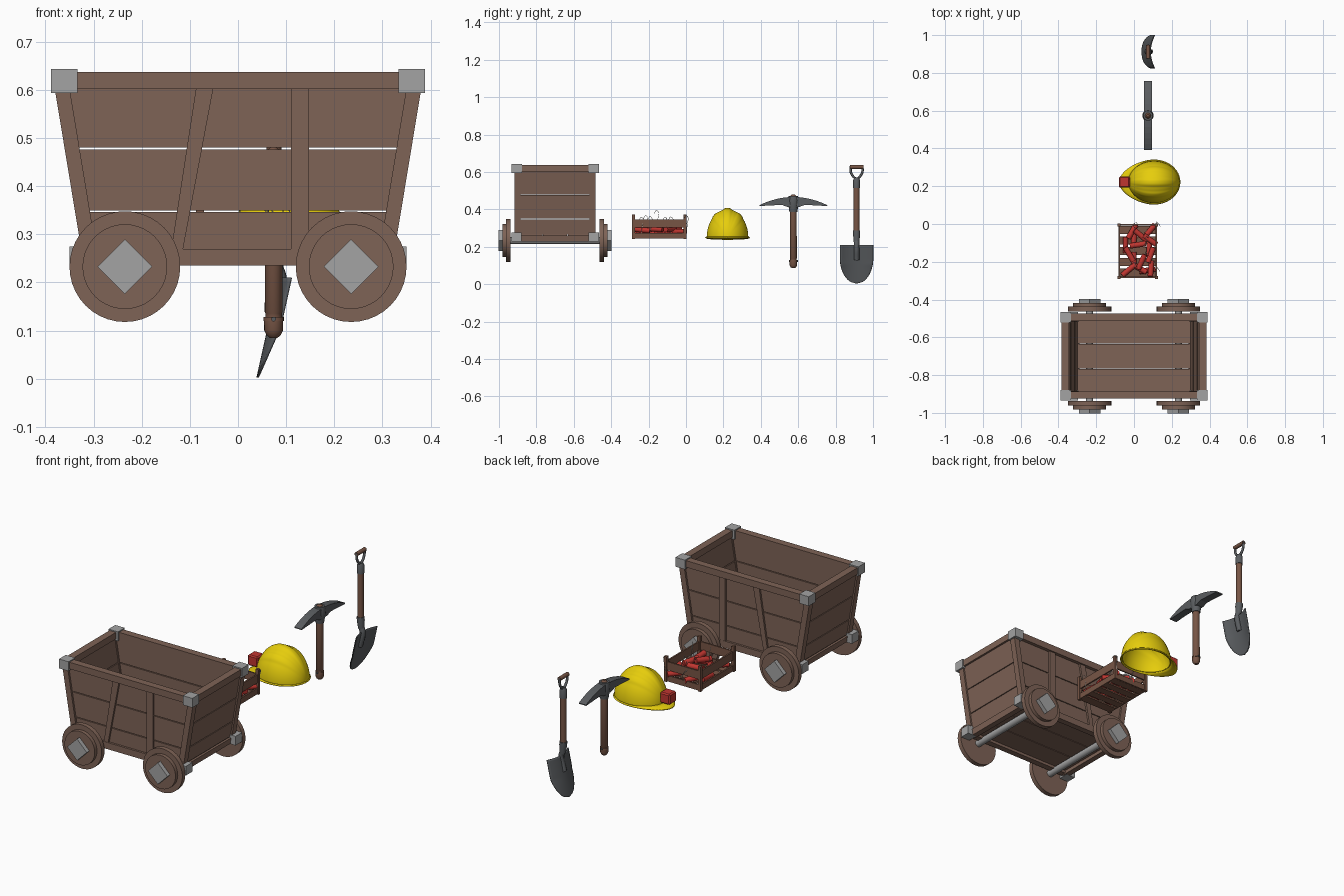
import bpy, bmesh, math, random
from mathutils import Vector

if "Cube" in bpy.data.objects:
    bpy.data.objects.remove(bpy.data.objects["Cube"])
random.seed(4)


def material(name, r, g, b):
    m = bpy.data.materials.new(name)
    m.diffuse_color = [(c / 255 / 12.92 if c < 11 else ((c / 255 + 0.055) / 1.055) ** 2.4) for c in (r, g, b)] + [1]
    m.use_nodes = True
    m.node_tree.nodes["Principled BSDF"].inputs["Base Color"].default_value = m.diffuse_color
    return m


WOOD = material("cart wood", 126, 99, 86)
HANDLE = material("handle wood", 119, 85, 69)
STEEL = material("light steel", 163, 163, 163)
IRON = material("dark iron", 90, 93, 96)
YELLOW = material("helmet yellow", 230, 205, 12)
RED = material("red", 192, 54, 48)
FUSE = material("fuse grey", 190, 188, 182)


def make(name, verts, faces, mat, smooth=False):
    me = bpy.data.meshes.new(name)
    me.from_pydata(verts, [], faces)
    bm = bmesh.new()
    bm.from_mesh(me)
    bmesh.ops.recalc_face_normals(bm, faces=bm.faces)
    bm.to_mesh(me)
    bm.free()
    ob = bpy.data.objects.new(name, me)
    bpy.context.collection.objects.link(ob)
    me.materials.append(mat)
    if smooth:
        bpy.context.view_layer.objects.active = ob
        bpy.ops.object.select_all(action='DESELECT')
        ob.select_set(True)
        bpy.ops.object.shade_smooth_by_angle(angle=math.radians(40))
    return ob


def prism(name, pts, a, b, mat, axis='y'):
    """Profile in xz pushed along y, or in yz pushed along x."""
    put = (lambda p, d: (p[0], d, p[1])) if axis == 'y' else (lambda p, d: (d, p[0], p[1]))
    n = len(pts)
    v = [put(p, a) for p in pts] + [put(p, b) for p in pts]
    f = [list(range(n)), list(range(n, 2 * n))]
    f += [[i, (i + 1) % n, n + (i + 1) % n, n + i] for i in range(n)]
    return make(name, v, f, mat)


def box(name, x0, x1, y0, y1, z0, z1, mat):
    return prism(name, [(x0, z0), (x1, z0), (x1, z1), (x0, z1)], y0, y1, mat)


def lathe(name, start, end, rings, mat, seg=20):
    """Turned solid; rings are (fraction along the axis, radius)."""
    s, e = Vector(start), Vector(end)
    q = (e - s).to_track_quat('Z', 'Y')
    v, f = [], []
    for t, r in rings:
        for i in range(seg):
            a = 2 * math.pi * i / seg
            v.append(s.lerp(e, t) + q @ Vector((r * math.cos(a), r * math.sin(a), 0)))
    for k in range(len(rings) - 1):
        for i in range(seg):
            j = (i + 1) % seg
            f.append([k * seg + i, k * seg + j, (k + 1) * seg + j, (k + 1) * seg + i])
    f += [list(range(seg)), list(range((len(rings) - 1) * seg, len(rings) * seg))]
    return make(name, v, f, mat, seg > 4)


def rod(name, s, e, r, mat, seg=20):
    return lathe(name, s, e, [(0, r), (1, r)], mat, seg)


def tube(name, pts, r, mat):
    cu = bpy.data.curves.new(name, 'CURVE')
    cu.dimensions = '3D'
    cu.bevel_depth, cu.bevel_resolution, cu.resolution_u = r, 2, 6
    cu.use_fill_caps = True
    sp = cu.splines.new('BEZIER')
    sp.bezier_points.add(len(pts) - 1)
    for p, c in zip(sp.bezier_points, pts):
        p.co = c
        p.handle_left_type = p.handle_right_type = 'AUTO'
    ob = bpy.data.objects.new(name, cu)
    bpy.context.collection.objects.link(ob)
    cu.materials.append(mat)
    return ob


def sheet(name, fn, nu, nv, mat, thick, off):
    v = [fn(i / nu, j / nv) for j in range(nv + 1) for i in range(nu + 1)]
    f = [[j * (nu + 1) + i, j * (nu + 1) + i + 1, (j + 1) * (nu + 1) + i + 1, (j + 1) * (nu + 1) + i]
         for j in range(nv) for i in range(nu)]
    ob = make(name, v, f, mat, True)
    s = ob.modifiers.new("thickness", 'SOLIDIFY')
    s.thickness, s.offset = thick, off
    return ob


# ---- Cart body: slanted ends, upright sides, gaps between planks
CY = -0.70
X = lambda z: 0.32 + (z - 0.235) * 0.165
BANDS = [(0.265, 0.346), (0.350, 0.476), (0.480, 0.61)]


def slanted(name, s, z0, z1, out, inn, y0, y1):
    prism(name, [(s * (X(z0) - out), z0), (s * (X(z1) - out), z1),
                 (s * (X(z1) - inn), z1), (s * (X(z0) - inn), z0)], y0, y1, WOOD)


def sided(name, s, pts, d0, d1):
    prism(name, pts, CY + s * d0, CY + s * d1, WOOD)


for s in (-1, 1):
    for z0, z1 in BANDS:
        sided("side_plank", s, [(-X(z0) + .02, z0), (X(z0) - .02, z0), (X(z1) - .02, z1), (-X(z1) + .02, z1)], .188, .207)
        slanted("end_plank", s, z0, z1, .008, .025, CY - .19, CY + .19)
    sided("slanted_brace", s, [(-.140, .26), (-.116, .26), (-.051, .605), (-.087, .605)], .2, .217)
    sided("upright_brace", s, [(.11, .26), (.147, .26), (.147, .605), (.11, .605)], .2, .217)
    sided("bottom_rail", s, [(-.315, .235), (.315, .235), (.32, .27), (-.32, .27)], .186, .218)
    sided("top_rail", s, [(-.38, .602), (.38, .602), (.38, .637), (-.38, .637)], .187, .225)
    box("end_top_rail", s * .345, s * .383, CY - .2, CY + .2, .602, .637, WOOD)
    slanted("end_bottom_rail", s, .228, .26, 0, .03, CY - .2, CY + .2)
    for t in (-1, 1):
        slanted("corner_post", s, .235, .605, 0, .031, CY + t * .184, CY + t * .217)
        box("top_bracket", s * .333, s * .388, CY + t * .178, CY + t * .234, .594, .643, STEEL)
        box("bottom_bracket", s * .297, s * .35, CY + t * .18, CY + t * .234, .227, .275, STEEL)
for a, b in ((-.195, -.068), (-.064, .064), (.068, .195)):
    box("floor_plank", -.312, .312, CY + a, CY + b, .25, .266, WOOD)

# ---- Wheels and axles
for x in (-.235, .235):
    rod("axle", (x, CY - .25, .233), (x, CY + .25, .233), .018, STEEL)
    for t in (-1, 1):
        at = lambda d: (x, CY + t * d, .233)
        rod("wheel_flange", at(.238), at(.262), .115, WOOD, 40)
        rod("wheel_tread", at(.26), at(.281), .088, WOOD, 40)
        rod("wheel_hub", at(.275), at(.303), .057, STEEL, 4)

# ---- Crate
x0, x1, y0, y1 = -.087, .127, -.290, .003
for px in (x0, x1 - .016):
    for py in (y0, y1 - .016):
        box("crate_post", px, px + .016, py, py + .016, .24, .372, HANDLE)
for z0, z1 in ((.243, .274), (.302, .346)):
    for x in (x0 + .004, x1 - .012):
        box("crate_side_slat", x, x + .008, y0 + .005, y1 - .005, z0, z1, HANDLE)
    for y in (y0 + .004, y1 - .012):
        box("crate_end_slat", x0 + .005, x1 - .005, y, y + .008, z0, z1, HANDLE)
for i in range(5):
    y = y0 + .012 + i * .0565
    box("crate_floor_slat", x0 + .008, x1 - .008, y, y + .042, .243, .251, HANDLE)

# ---- Dynamite: x, y, angle, height
STICKS = [(-.01, -.04, 60, .275), (.035, -.06, -40, .295), (.085, -.035, 50, .28), (.085, -.085, -35, .295),
          (.02, -.11, 8, .30), (-.025, -.16, -60, .29), (.04, -.20, 65, .30), (.088, -.165, 70, .295),
          (-.03, -.245, 40, .275), (.03, -.235, -30, .275), (.09, -.235, 85, .29), (0, -.08, 85, .268),
          (.08, -.13, 90, .266), (.0, -.19, 90, .266), (.07, -.245, 10, .266), (-.045, -.11, 90, .266)]
for k, (x, y, a, z) in enumerate(STICKS):
    d = Vector((math.cos(math.radians(a)), math.sin(math.radians(a)), random.uniform(-.12, .12))) * .042
    c = Vector((x, y, z))
    rod("dynamite_stick", c - d, c + d, .0145, RED, 14)
    if k % 2 == 0:
        p = c + d
        top = p + Vector((random.uniform(-.02, .02), random.uniform(-.01, .01), random.uniform(.05, .1)))
        tube("fuse", [p, p + d * .25 + Vector((0, 0, .03)), top, top + Vector((.01, -.015, -.015))], .0012, FUSE)

# ---- Helmet: dome with three lengthwise ridges, brim and lamp
HX, HY = .106, .222


def dome(u, v):
    t, p = math.pi * u, math.pi * v
    q = math.degrees(p) - 90
    k = 1 + .05 * math.exp(-(q / 11) ** 4) + .03 * sum(math.exp(-((q - c) / 9) ** 4) for c in (-38, 38))
    k = 1 + (k - 1) * math.sin(t)
    return (HX - .135 * math.cos(t), HY + .111 * math.sin(t) * math.cos(p) * k, .25 + .15 * math.sin(t) * math.sin(p) * k)


def brim(u, v):
    a = 2 * math.pi * u
    front = max(0, -math.cos(a))
    out = v * (.004 + .047 * front ** 1.2)
    return (HX + (.133 + out) * math.cos(a), HY + (.112 + v * .005) * math.sin(a), .252 - .006 * v * (1 + front))


sheet("helmet_dome", dome, 40, 80, YELLOW, .006, -1)
sheet("helmet_brim", brim, 64, 3, YELLOW, .006, 0)
lamp = box("helmet_lamp", -.08, -.022, HY - .029, HY + .029, .262, .318, RED)
lamp.modifiers.new("bevel", 'BEVEL').width = .006

# ---- Pickaxe
PX, PY = .074, .574
lathe("pick_handle", (PX, PY, .085), (PX, PY, .48),
      [(0, .008), (.015, .015), (.04, .0195), (.1, .02), (.105, .017), (.13, .017), (.135, .0185), (.95, .0175), (.98, .015), (1, .007)], HANDLE)
rod("pick_handle_ring", (PX, PY, .120), (PX, PY, .128), .0212, HANDLE)
rod("pick_rivet", (PX, PY - .024, .124), (PX, PY + .024, .124), .005, IRON, 10)
N = 12
arc = [(-1 + 2 * i / N) for i in range(N + 1)]
top = [(PY + .182 * u, .466 - .044 * u * u) for u in arc]
low = [(PY + .18 * u, .424 - .007 * u * u) if abs(u) > .25 else (PY + .18 * u, .412) for u in arc]
prism("pick_head", top + low[::-1], .053, .095, IRON, 'x')
lathe("pick_collar", (PX, PY, .385), (PX, PY, .472), [(0, .021), (.3, .025), (.7, .03), (1, .025)], IRON)

# ---- Shovel
SX, SY = .075, .912


def blade(u, v):
    s = 2 * u - 1
    w = .0875 * (math.sqrt(1 - (1 - v / .65) ** 2) if v < .65 else 1) + .001
    return (.041 + .046 * v + .023 * s * s * min(1, v * 2), SY + s * w, .003 + .207 * v)


sheet("shovel_blade", blade, 16, 24, IRON, .005, 0)
lathe("shovel_socket", (SX, SY, .285), (SX + .004, SY, .225), [(0, .019), (.3, .019), (1, .015)], IRON)
tube("shovel_neck", [(SX, SY, .27), (SX + .004, SY, .235), (SX + .012, SY, .205), (SX - .003, SY, .13)], .0145, IRON)
rod("shovel_handle", (SX, SY, .26), (SX, SY, .535), .0155, HANDLE)
lathe("shovel_collar", (SX, SY, .515), (SX, SY, .57), [(0, .018), (.75, .018), (1, .012)], IRON)
for s in (-1, 1):
    tube("shovel_grip_arm", [(SX, SY, .56), (SX, SY + s * .02, .578), (SX, SY + s * .031, .60), (SX, SY + s * .031, .632)], .0065, IRON)
rod("shovel_grip_bar", (SX, SY - .036, .626), (SX, SY + .036, .626), .0105, HANDLE)
